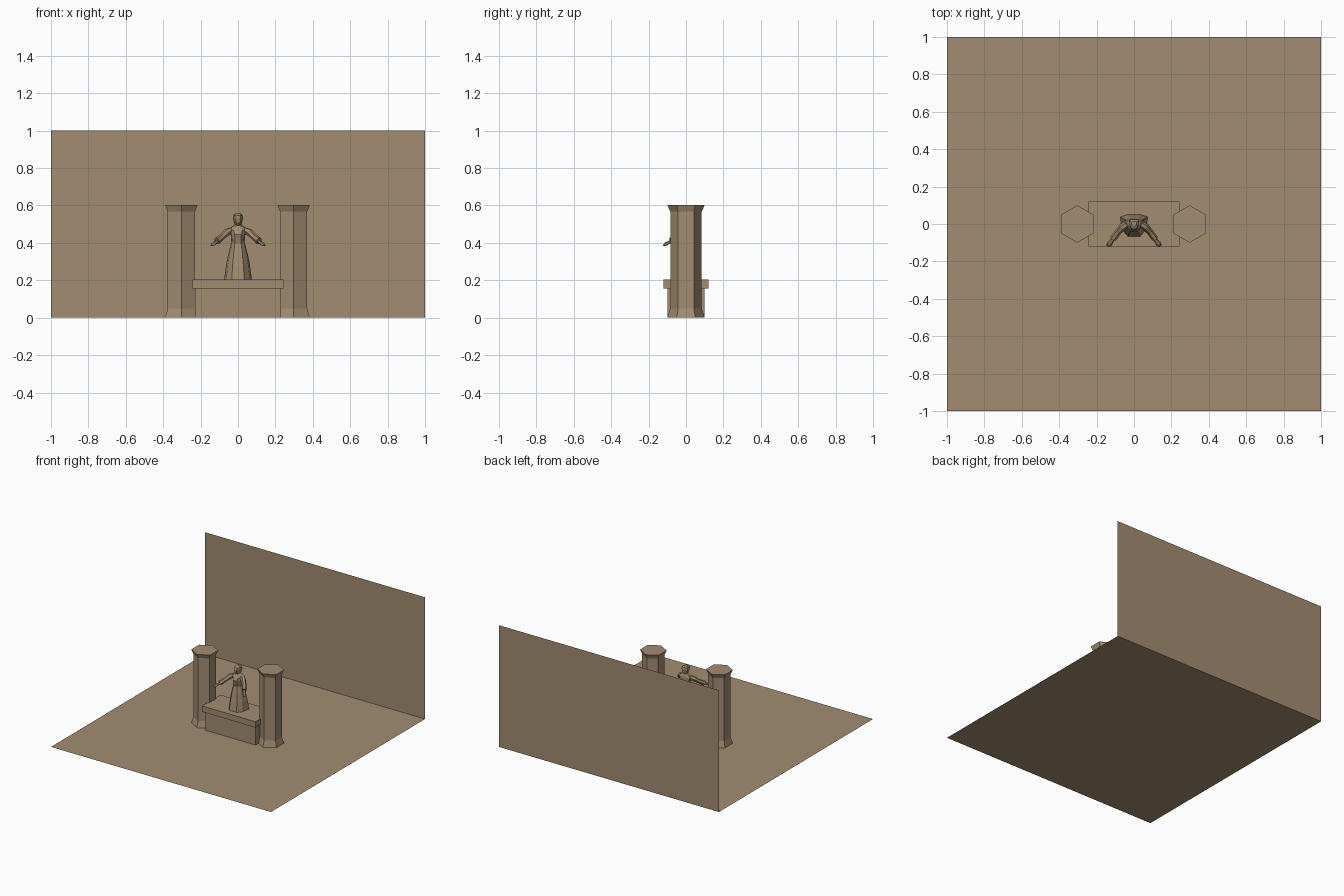
import bpy, bmesh, math
from mathutils import Vector

if "Cube" in bpy.data.objects:
    bpy.data.objects.remove(bpy.data.objects["Cube"])

stone = bpy.data.materials.new("tan_stone")
stone.diffuse_color = (0.36, 0.265, 0.165, 1)
stone.use_nodes = True
stone.node_tree.nodes["Principled BSDF"].inputs["Base Color"].default_value = stone.diffuse_color


def make(name, bm):
    bmesh.ops.recalc_face_normals(bm, faces=bm.faces)
    me = bpy.data.meshes.new(name)
    bm.to_mesh(me)
    bm.free()
    me.materials.append(stone)
    ob = bpy.data.objects.new(name, me)
    bpy.context.collection.objects.link(ob)
    return ob


def loft(name, rings):
    """Skin a list of rings with equal point counts and cap both ends."""
    bm = bmesh.new()
    rows = [[bm.verts.new(p) for p in ring] for ring in rings]
    n = len(rows[0])
    for a, b in zip(rows, rows[1:]):
        for i in range(n):
            j = (i + 1) % n
            bm.faces.new((a[i], a[j], b[j], b[i]))
    bm.faces.new(rows[0][::-1])
    bm.faces.new(rows[-1])
    return make(name, bm)


def plane(name, pts):
    bm = bmesh.new()
    f = bm.faces.new([bm.verts.new(p) for p in pts])
    me = bpy.data.meshes.new(name)
    bm.to_mesh(me)
    bm.free()
    me.materials.append(stone)
    bpy.context.collection.objects.link(bpy.data.objects.new(name, me))


def box(name, hx, hy, z0, z1):
    loft(name, [[(-hx, -hy, z), (hx, -hy, z), (hx, hy, z), (-hx, hy, z)] for z in (z0, z1)])


# floor and back wall
plane("floor", [(-1, -1, 0), (1, -1, 0), (1, 1, 0), (-1, 1, 0)])
plane("back_wall", [(-1, 1, 0), (1, 1, 0), (1, 1, 1), (-1, 1, 1)])

# hexagonal columns with flared foot and head
for side, x in (("left", -0.303), ("right", 0.297)):
    loft(side + "_column", [
        [(x + r * math.sin(k * math.pi / 3), -r * math.cos(k * math.pi / 3), z) for k in range(6)]
        for z, r in ((0, 0.1), (0.05, 0.084), (0.567, 0.084), (0.602, 0.1))])

# altar block and its slab
box("altar_base", 0.23, 0.1, 0.0, 0.155)
box("altar_slab", 0.243, 0.12, 0.155, 0.203)


# robed figure: eight-sided sections, wider towards the back
def section(z, w, front, back):
    half = [(0.45 * w, front), (0.85 * w, front * 0.45), (w, back * 0.75), (0.5 * w, back)]
    return [(x, y, z) for x, y in half] + [(-x, y, z) for x, y in reversed(half)]


def body(name, rows):
    loft(name, [section(*r) for r in rows])


body("robe_skirt", [(0.203, 0.074, -0.066, 0.05), (0.28, 0.064, -0.056, 0.042),
                    (0.34, 0.052, -0.046, 0.034), (0.398, 0.037, -0.034, 0.026)])
body("robe_bodice", [(0.396, 0.035, -0.03, 0.025), (0.445, 0.039, -0.042, 0.026),
                     (0.468, 0.052, -0.03, 0.026), (0.485, 0.036, -0.02, 0.022),
                     (0.497, 0.018, -0.016, 0.016)])
body("head", [(0.492, 0.017, -0.016, 0.018), (0.508, 0.021, -0.03, 0.022),
              (0.53, 0.026, -0.034, 0.026), (0.547, 0.025, -0.028, 0.024),
              (0.556, 0.015, -0.012, 0.014)])


# arms: six-sided sleeves ending in open hands
def tube(name, pts):
    rings = []
    for i, (p, w, h) in enumerate(pts):
        d = (Vector(pts[min(i + 1, len(pts) - 1)][0]) - Vector(pts[max(i - 1, 0)][0])).normalized()
        u = d.cross(Vector((0, 0, 1))).normalized()
        v = u.cross(d)
        rings.append([Vector(p) + u * w * math.cos(k * math.pi / 3) + v * h * math.sin(k * math.pi / 3)
                      for k in range(6)])
    loft(name, rings)


for side, s in (("left", -1), ("right", 1)):
    tube(side + "_sleeve", [((s * 0.035, 0, 0.468), 0.018, 0.017), ((s * 0.06, -0.015, 0.457), 0.02, 0.02),
                            ((s * 0.085, -0.042, 0.433), 0.017, 0.016), ((s * 0.112, -0.078, 0.41), 0.018, 0.02)])
    tube(side + "_hand", [((s * 0.106, -0.07, 0.412), 0.009, 0.008), ((s * 0.12, -0.092, 0.402), 0.011, 0.008),
                          ((s * 0.131, -0.106, 0.395), 0.015, 0.009), ((s * 0.141, -0.118, 0.385), 0.009, 0.004)])
